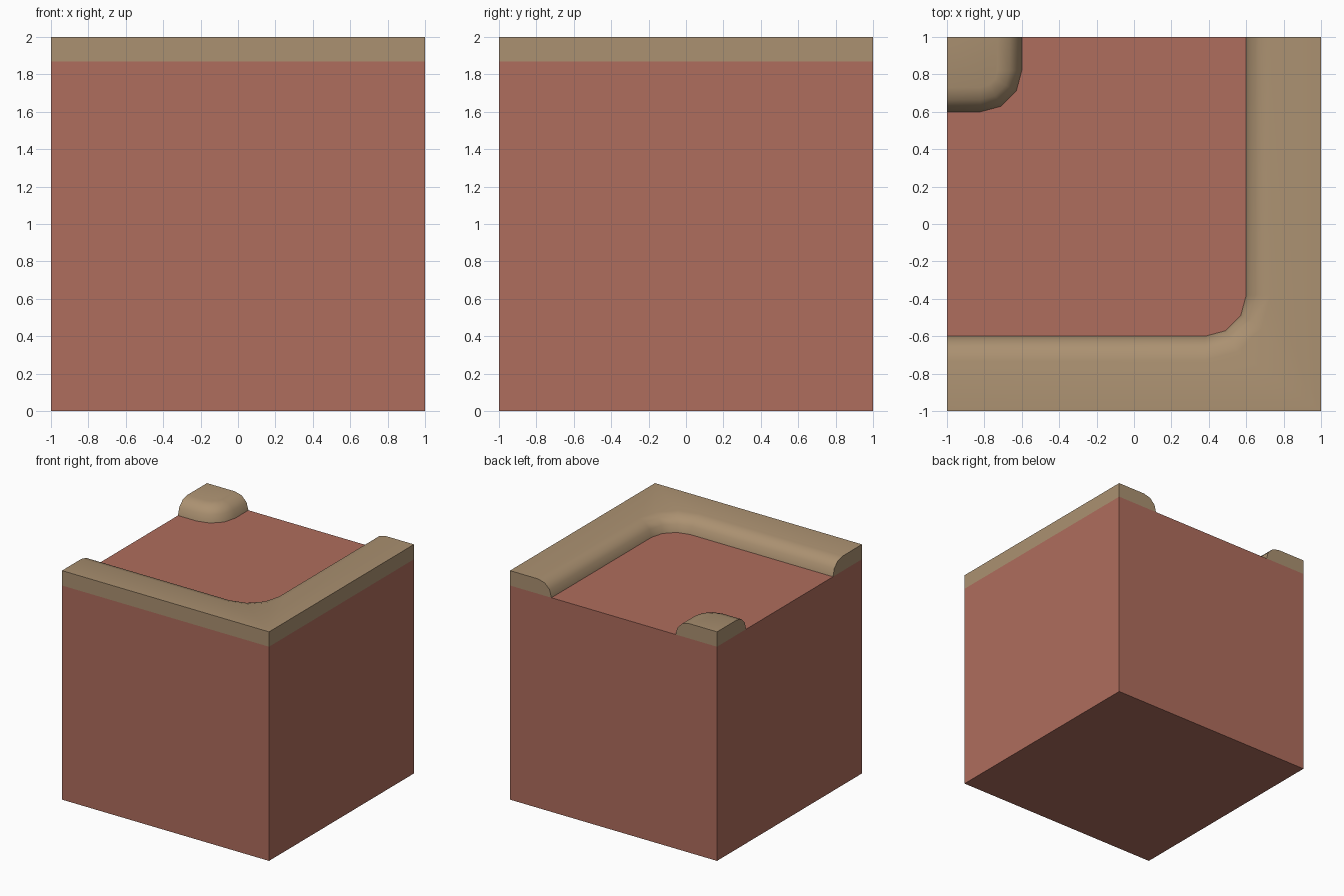
import bpy, bmesh, math

if "Cube" in bpy.data.objects:
    bpy.data.objects.remove(bpy.data.objects["Cube"])

FLOOR, TOP = 1.87, 2.0     # heights of the sunken floor and the rim top
CORNER = 0.22              # plan radius of the rounded corners
SEG = 3


def lin(c):
    c /= 255
    return c / 12.92 if c <= 0.04045 else ((c + 0.055) / 1.055) ** 2.4


def material(name, r, g, b):
    m = bpy.data.materials.new(name)
    m.diffuse_color = (lin(r), lin(g), lin(b), 1)
    m.use_nodes = True
    m.node_tree.nodes["Principled BSDF"].inputs["Base Color"].default_value = m.diffuse_color
    return m


clay = material("red clay", 175, 109, 93)
tan = material("tan earth", 171, 145, 113)


def finish(bm, name, mat):
    me = bpy.data.meshes.new(name)
    bm.to_mesh(me)
    bm.free()
    me.materials.append(mat)
    ob = bpy.data.objects.new(name, me)
    bpy.context.collection.objects.link(ob)
    bpy.context.view_layer.objects.active = ob
    ob.select_set(True)
    bpy.ops.object.shade_smooth_by_angle(angle=math.radians(40))
    ob.select_set(False)
    return ob


def outline(cx, cy, radius, end_x, end_y):
    """Straight, rounded corner, straight: from the left face to the back face."""
    pts = [(-1, cy - radius)]
    for i in range(SEG + 1):
        a = math.radians(-90 + 90 * i / SEG)
        pts.append((cx + radius * math.cos(a), cy + radius * math.sin(a)))
    return pts + [(cx + radius, 1)]


def rail_line(off):
    return outline(0.38, -0.38, CORNER + off, 1, 1)


def block_line(off):
    return outline(-0.82, 0.82, CORNER - off, -1, 1)


# Quarter-round edge profile as (inset, height)
R = TOP - FLOOR
profile = [(R * (1 - math.cos(a)), FLOOR + R * math.sin(a))
           for a in (math.radians(90 * i / SEG) for i in range(SEG + 1))]


def rounded_ledge(name, line, outer):
    bm = bmesh.new()
    rows = [[bm.verts.new((x, y, z)) for x, y in line(off)] for off, z in profile]
    hi = [bm.verts.new((x, y, TOP)) for x, y in outer]
    lo = [bm.verts.new((x, y, FLOOR)) for x, y in outer]
    for a, b in zip(rows, rows[1:]):
        for i in range(len(a) - 1):
            bm.faces.new((a[i], a[i + 1], b[i + 1], b[i]))
    bm.faces.new(rows[-1] + hi)                                   # flat top
    base = bm.faces.new(rows[0] + lo)                             # temporary base
    bm.faces.new([r[-1] for r in rows] + [hi[0], lo[0]])          # end at back
    bm.faces.new([r[0] for r in rows] + [hi[-1], lo[-1]])         # end at left
    for i in range(len(outer) - 1):                               # outer walls
        bm.faces.new((lo[i], lo[i + 1], hi[i + 1], hi[i]))
    bmesh.ops.recalc_face_normals(bm, faces=bm.faces[:])
    bmesh.ops.delete(bm, geom=[base], context='FACES_ONLY')
    return finish(bm, name, tan)


# L-shaped rim along front and right, small block in the back left corner
rounded_ledge("corner_rim", rail_line, [(1, 1), (1, -1), (-1, -1)])
rounded_ledge("corner_block", block_line, [(-1, 1)])

# Sunken floor between them
bm = bmesh.new()
bm.faces.new([bm.verts.new((x, y, FLOOR)) for x, y in rail_line(0) + block_line(0)[::-1]])
finish(bm, "floor", clay)

# Cube body, open under the floor
bm = bmesh.new()
bmesh.ops.create_cube(bm, size=2)
for v in bm.verts:
    v.co.z = FLOOR if v.co.z > 0 else 0
bm.normal_update()
bmesh.ops.delete(bm, geom=[f for f in bm.faces if f.normal.z > 0.5], context='FACES_ONLY')
finish(bm, "body", clay)
